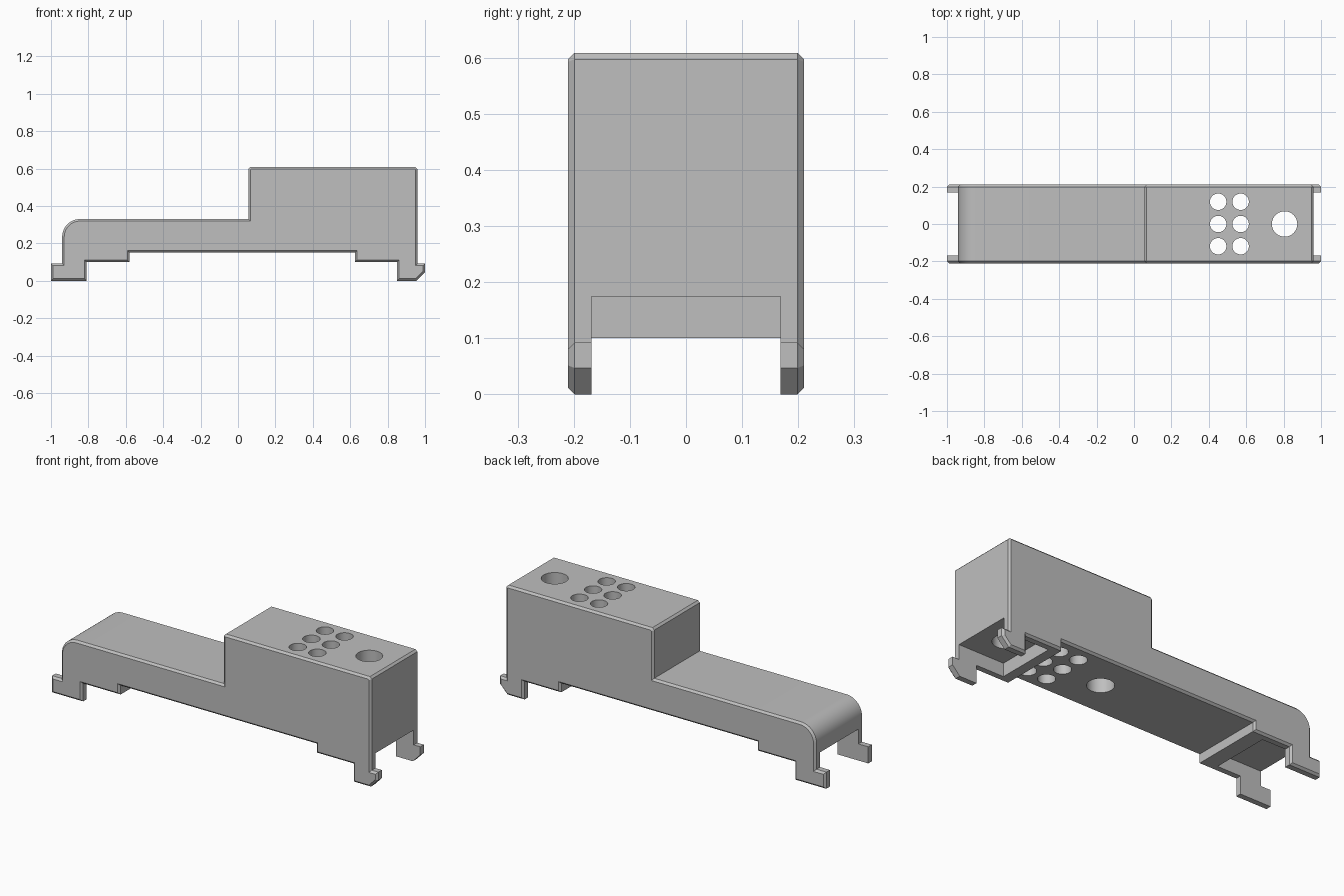
import bpy, bmesh, math
from mathutils import Matrix

if "Cube" in bpy.data.objects:
    bpy.data.objects.remove(bpy.data.objects["Cube"])

grey = bpy.data.materials.new("plain grey")
grey.diffuse_color = (0.52, 0.52, 0.52, 1)
grey.use_nodes = True
grey.node_tree.nodes["Principled BSDF"].inputs["Base Color"].default_value = grey.diffuse_color

C = 0.011          # chamfer size
HALF = 0.21        # half depth of the body
INNER = 0.168      # half gap between the clip legs

# Side profile (x, z): left clip, stepped underside, right clip, tall block, low arm
profile = [(-1, 0), (-0.81, 0), (-0.81, 0.1), (-0.58, 0.1), (-0.58, 0.15),
           (0.625, 0.15), (0.625, 0.1), (0.85, 0.1), (0.85, 0), (0.955, 0),
           (1, 0.047), (1, 0.092), (0.96, 0.092),
           (0.96, 0.608 - C), (0.96 - C, 0.608),
           (0.055 + C, 0.608), (0.055, 0.608 - C), (0.055, 0.33)]
R = 0.095          # rounded shoulder of the low arm
for i in range(17):
    a = math.pi / 2 * (1 + i / 16)
    profile.append((-0.94 + R + R * math.cos(a), 0.33 - R + R * math.sin(a)))
profile += [(-0.94, 0.092), (-1, 0.092)]


def make_object(name, bm):
    bmesh.ops.recalc_face_normals(bm, faces=bm.faces)
    mesh = bpy.data.meshes.new(name)
    bm.to_mesh(mesh)
    bm.free()
    ob = bpy.data.objects.new(name, mesh)
    bpy.context.collection.objects.link(ob)
    mesh.materials.append(grey)
    return ob


# Body: extruded profile with both side faces chamfered all round
bm = bmesh.new()
y = HALF - C
front = bm.faces.new([bm.verts.new((px, -y, pz)) for px, pz in profile])
back = bm.faces.new([bm.verts.new((px, y, pz)) for px, pz in reversed(profile)])
n = len(profile)
fv, bv = list(front.verts), list(back.verts)[::-1]
for i in range(n):
    j = (i + 1) % n
    bm.faces.new((fv[i], bv[i], bv[j], fv[j]))
bmesh.ops.recalc_face_normals(bm, faces=bm.faces)
bmesh.ops.inset_region(bm, faces=[front, back], thickness=C, depth=C,
                       use_even_offset=True, use_boundary=True)
body = make_object("clip_on_cover", bm)


def cut(bm):
    """Subtract a solid from the body and discard the cutter."""
    cutter = make_object("cutter", bm)
    cutter.hide_render = True
    mod = body.modifiers.new("cut", 'BOOLEAN')
    mod.operation, mod.solver, mod.object = 'DIFFERENCE', 'EXACT', cutter
    bpy.context.view_layer.objects.active = body
    bpy.ops.object.modifier_apply(modifier=mod.name)
    bpy.data.objects.remove(cutter)


def cut_box(x0, x1, z0, z1):
    bm = bmesh.new()
    bmesh.ops.create_cube(bm, size=1, matrix=Matrix.Translation(
        ((x0 + x1) / 2, 0, (z0 + z1) / 2)) @ Matrix.Diagonal((x1 - x0, 2 * INNER, z1 - z0, 1)))
    cut(bm)


def cut_hole(x, y, r, z0, z1):
    bm = bmesh.new()
    bmesh.ops.create_cone(bm, cap_ends=True, segments=40, radius1=r, radius2=r,
                          depth=z1 - z0, matrix=Matrix.Translation((x, y, (z0 + z1) / 2)))
    cut(bm)


# Recesses between the clip legs at each end
cut_box(-1.1, -0.667, -0.1, 0.174)
cut_box(0.68, 1.1, -0.1, 0.174)

# Six small through holes, one large through hole, one blind hole underneath
for hx in (0.45, 0.57):
    for hy in (-0.119, 0, 0.119):
        cut_hole(hx, hy, 0.044, -0.1, 0.8)
cut_hole(0.805, 0, 0.068, -0.1, 0.8)
cut_hole(0.21, 0, 0.068, -0.1, 0.5)

# Smooth the curved surfaces, keep the edges sharp
bpy.ops.object.select_all(action='DESELECT')
body.select_set(True)
bpy.context.view_layer.objects.active = body
bpy.ops.object.shade_smooth_by_angle(angle=math.radians(25))
